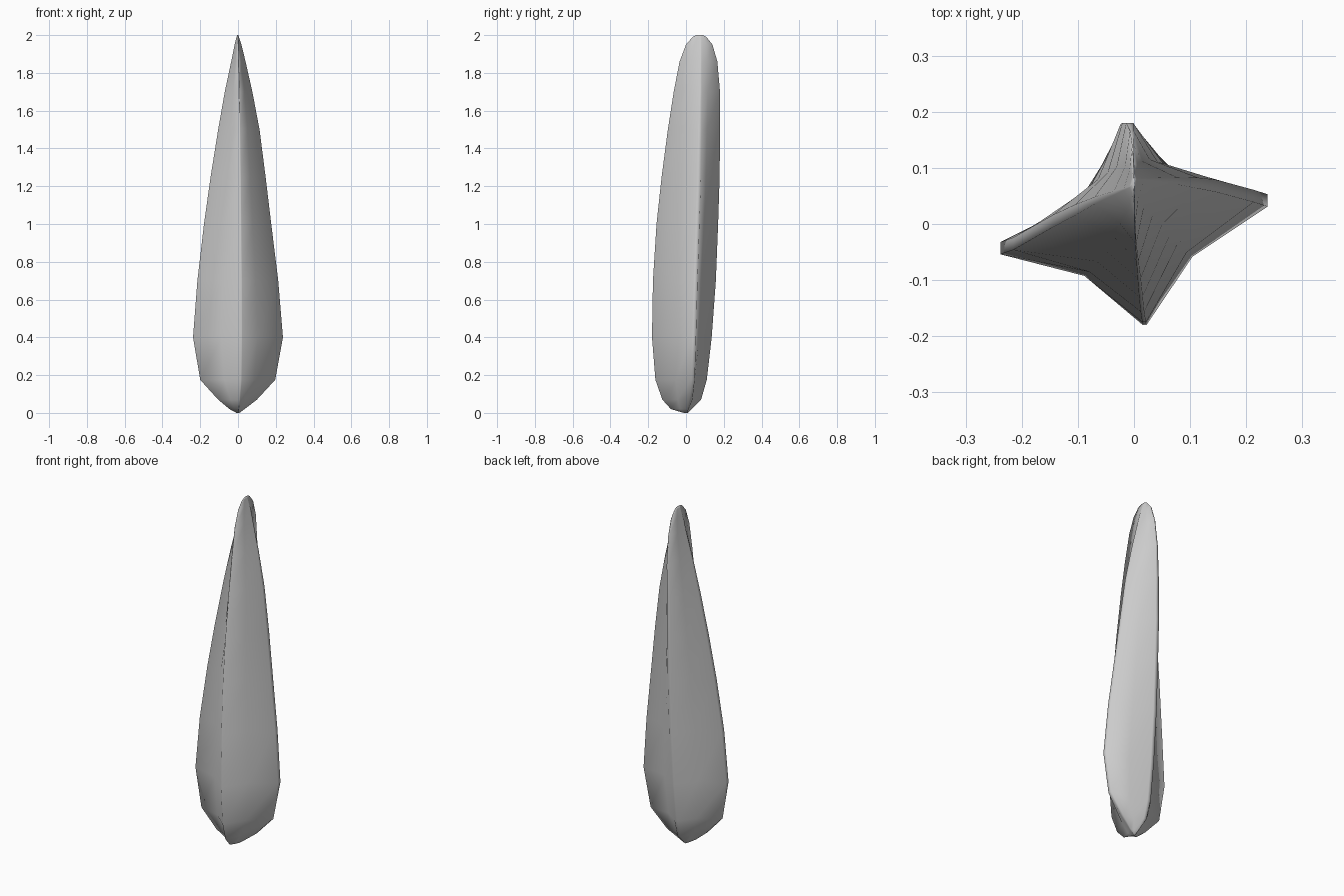
import bpy, bmesh
from mathutils import Vector

# Sections: z, left x, left y, right x, right y, front y, back y
SECTIONS = [
    (0.000, -0.008, -0.005, 0.008, 0.005, -0.012, 0.010),
    (0.020, -0.045, -0.030, 0.035, 0.010, -0.080, 0.030),
    (0.070, -0.105, -0.040, 0.100, 0.025, -0.125, 0.080),
    (0.175, -0.200, -0.042, 0.197, 0.035, -0.162, 0.110),
    (0.400, -0.238, -0.043, 0.238, 0.042, -0.180, 0.136),
    (0.700, -0.215, -0.035, 0.213, 0.050, -0.175, 0.158),
    (1.000, -0.180, -0.015, 0.176, 0.060, -0.156, 0.170),
    (1.250, -0.145, 0.005, 0.146, 0.068, -0.129, 0.178),
    (1.500, -0.105, 0.025, 0.114, 0.073, -0.096, 0.180),
    (1.700, -0.070, 0.042, 0.076, 0.077, -0.065, 0.180),
    (1.860, -0.036, 0.055, 0.040, 0.079, -0.034, 0.166),
    (1.950, -0.018, 0.062, 0.018, 0.080, 0.000, 0.140),
    (1.990, -0.008, 0.066, 0.005, 0.080, 0.035, 0.108),
    (2.000, -0.004, 0.070, 0.002, 0.078, 0.055, 0.090),
]


def section_points(z, lx, ly, rx, ry, fy, by):
    """Four blunt ridges with a hollow flank between each pair."""
    k = min(1.0, (rx - lx) / 0.25)
    w = 0.011 * k
    fx, bx = 0.019 * min(1, (rx - lx) / 0.45), -0.013 * k
    tips = [(Vector((fx, fy)), Vector((0.3 * w, 0))),
            (Vector((rx, ry)), Vector((0, w))),
            (Vector((bx, by)), Vector((-w, 0))),
            (Vector((lx, ly)), Vector((0, -w)))]
    centre = sum((t for t, _ in tips), Vector((0, 0))) / 4
    pts = []
    for i, (tip, off) in enumerate(tips):
        nxt = tips[(i + 1) % 4][0]
        pts += [tip - off, tip + off]
        pts.append(centre + ((tip + nxt) / 2 - centre) * 0.81)
    return [(p.x, p.y, z) for p in pts]


# Four-ridged tapering spike, lofted through the sections
bm = bmesh.new()
rings = [[bm.verts.new(p) for p in section_points(*s)] for s in SECTIONS]
for a, b in zip(rings, rings[1:]):
    n = len(a)
    for i in range(n):
        j = (i + 1) % n
        bm.faces.new((a[i], a[j], b[j], b[i]))
bm.faces.new(rings[0][::-1])
bm.faces.new(rings[-1])
bmesh.ops.recalc_face_normals(bm, faces=bm.faces)
for f in bm.faces:
    f.smooth = True
mesh = bpy.data.meshes.new("ridged_spike")
bm.to_mesh(mesh)
bm.free()
spike = bpy.data.objects.new("ridged_spike", mesh)
bpy.context.collection.objects.link(spike)
